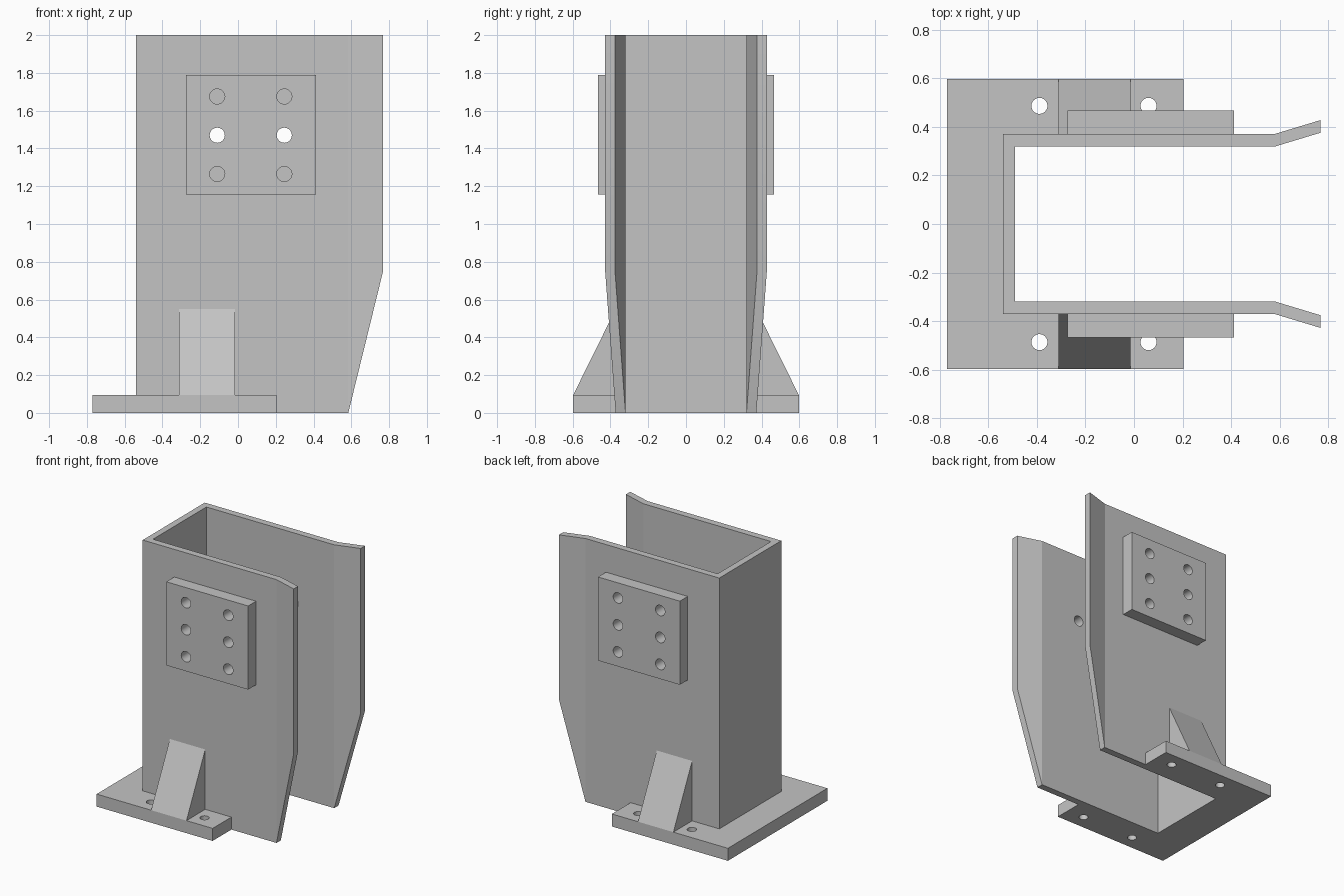
import bpy, bmesh
from mathutils import Vector, Matrix
from math import pi, radians

cube = bpy.data.objects.get("Cube")
if cube:
    bpy.data.objects.remove(cube, do_unlink=True)

GREY = (0.55, 0.55, 0.55, 1)
steel = bpy.data.materials.new("grey steel")
steel.use_nodes = True
steel.diffuse_color = GREY
steel.node_tree.nodes["Principled BSDF"].inputs["Base Color"].default_value = GREY

OUTER, INNER = 0.372, 0.32      # channel wall faces
PAD_Y, EDGE_Y = 0.467, 0.597    # pad face and base plate edge
BASE_TOP = 0.095


def prism(name, points, offset):
    """Extrude a closed outline of 3D points along an offset vector."""
    bm = bmesh.new()
    face = bm.faces.new([bm.verts.new(p) for p in points])
    ext = bmesh.ops.extrude_face_region(bm, geom=[face])["geom"]
    moved = [v for v in ext if isinstance(v, bmesh.types.BMVert)]
    bmesh.ops.translate(bm, verts=moved, vec=offset)
    return finish(name, bm)


def finish(name, bm):
    bmesh.ops.recalc_face_normals(bm, faces=bm.faces)
    mesh = bpy.data.meshes.new(name)
    bm.to_mesh(mesh)
    bm.free()
    mesh.materials.append(steel)
    obj = bpy.data.objects.new(name, mesh)
    bpy.context.collection.objects.link(obj)
    return obj


def drill(obj, centres, radius, depth, axis):
    """Cut round holes through an object along y or z."""
    bm = bmesh.new()
    turn = Matrix.Rotation(pi / 2, 4, "X") if axis == "y" else Matrix()
    for c in centres:
        bmesh.ops.create_cone(bm, cap_ends=True, segments=32, radius1=radius,
                              radius2=radius, depth=depth,
                              matrix=Matrix.Translation(c) @ turn)
    cutter = finish("hole_cutter", bm)
    cutter.hide_render = True
    mod = obj.modifiers.new("holes", "BOOLEAN")
    mod.operation, mod.solver, mod.object = "DIFFERENCE", "EXACT", cutter
    bpy.context.view_layer.objects.active = obj
    bpy.ops.object.modifier_apply(modifier=mod.name)
    bpy.data.objects.remove(cutter, do_unlink=True)


def mirrored(half):
    """Complete an open xy outline with its mirror image across y = 0."""
    return half + [(x, -y, z) for x, y, z in reversed(half)]


# Channel with flared lips, open towards +x
half = [(-0.54, OUTER, 0), (0.583, OUTER, 0), (0.768, 0.428, 0),
        (0.768, 0.376, 0), (0.583, INNER, 0), (-0.49, INNER, 0)]
channel = prism("channel", mirrored(half), (0, 0, 2))

# Slanted lower corners of the lips
bm = bmesh.new()
bm.from_mesh(channel.data)
geom = bm.verts[:] + bm.edges[:] + bm.faces[:]
cut = bmesh.ops.bisect_plane(bm, geom=geom, plane_co=Vector((0.584, 0, 0)),
                             plane_no=Vector((0.75, 0, -0.184)), clear_outer=True)
edges = [e for e in cut["geom_cut"] if isinstance(e, bmesh.types.BMEdge)]
bmesh.ops.holes_fill(bm, edges=edges, sides=0)
bmesh.ops.recalc_face_normals(bm, faces=bm.faces)
bm.to_mesh(channel.data)
bm.free()

# U-shaped base plate with four bolt holes
half = [(-0.77, EDGE_Y, 0), (0.205, EDGE_Y, 0), (0.205, OUTER, 0), (-0.54, OUTER, 0)]
base = prism("base_plate", mirrored(half), (0, 0, BASE_TOP))
drill(base, [(x, y, 0.05) for x in (-0.39, 0.06) for y in (-0.487, 0.487)],
      0.033, 0.3, "z")

# Bolt pads and gussets on both sides; only the middle bolt row passes the wall
columns, rows = (-0.11, 0.245), (1.265, 1.47, 1.675)
drill(channel, [(x, s * 0.346, rows[1]) for x in columns for s in (-1, 1)],
      0.04, 0.2, "y")
parts = [channel, base]
for s, side in ((-1, "front"), (1, "back")):
    outline = [(-0.275, s * OUTER, 1.155), (0.412, s * OUTER, 1.155),
               (0.412, s * OUTER, 1.79), (-0.275, s * OUTER, 1.79)]
    pad = prism(side + "_bolt_pad", outline, (0, s * (PAD_Y - OUTER), 0))
    drill(pad, [(x, s * 0.42, z) for x in columns for z in rows], 0.04, 0.3, "y")
    gusset = prism(side + "_gusset",
                   [(-0.312, s * OUTER, BASE_TOP), (-0.312, s * EDGE_Y, BASE_TOP),
                    (-0.312, s * OUTER, 0.55)], (0.297, 0, 0))
    parts += [pad, gusset]

# Smooth hole walls, crisp folds
bpy.ops.object.select_all(action="DESELECT")
for obj in parts:
    obj.select_set(True)
bpy.context.view_layer.objects.active = channel
bpy.ops.object.shade_smooth_by_angle(angle=radians(14))
